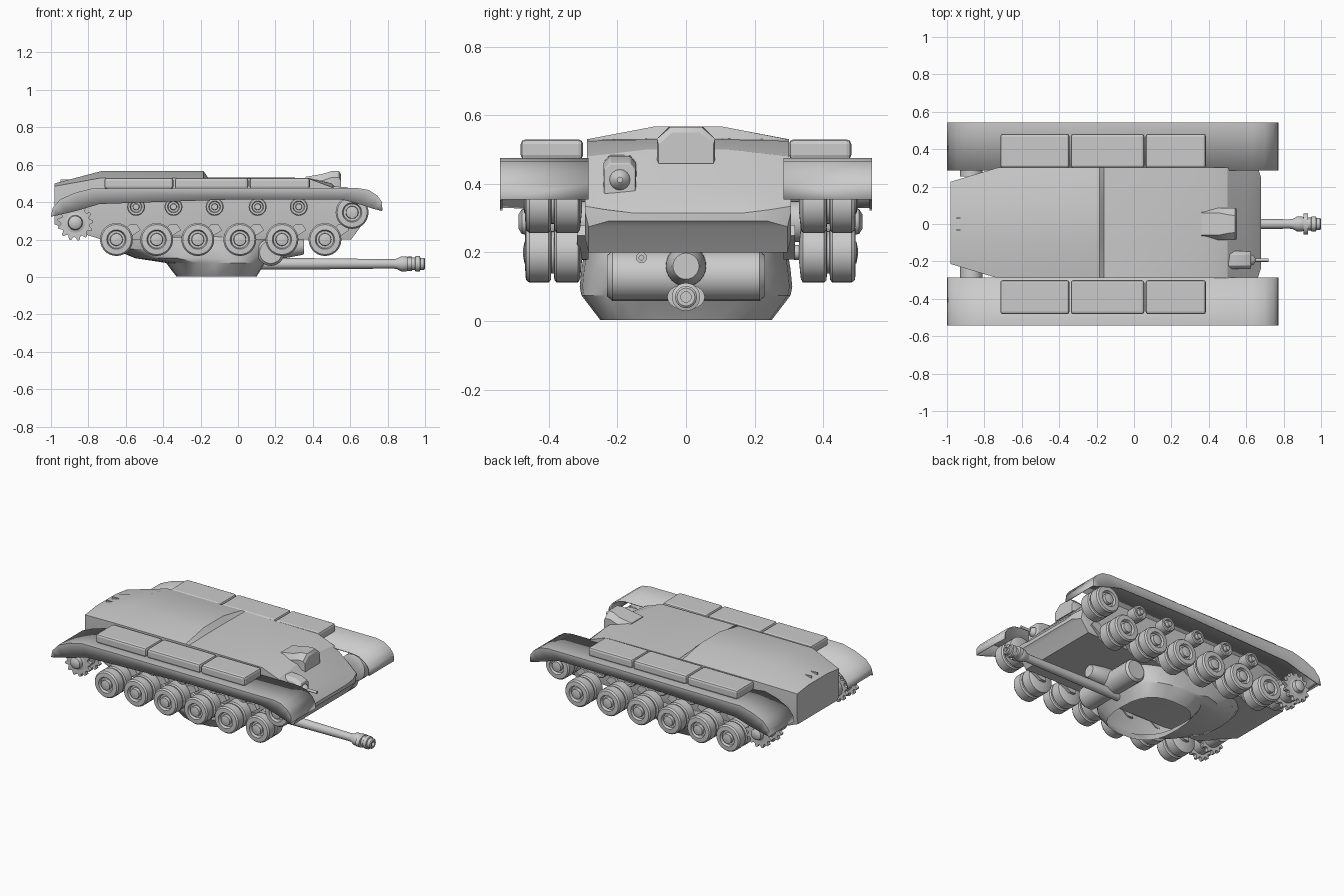
import bpy, bmesh
from math import sin, cos, pi, radians
from mathutils import Vector

if "Cube" in bpy.data.objects:
    bpy.data.objects.remove(bpy.data.objects["Cube"])


def make(name, verts, faces, smooth=35, bevel=0, solid=0):
    me = bpy.data.meshes.new(name)
    me.from_pydata(verts, [], faces)
    bm = bmesh.new()
    bm.from_mesh(me)
    bmesh.ops.recalc_face_normals(bm, faces=bm.faces)
    bm.to_mesh(me)
    bm.free()
    ob = bpy.data.objects.new(name, me)
    bpy.context.collection.objects.link(ob)
    bpy.ops.object.select_all(action='DESELECT')
    ob.select_set(True)
    bpy.context.view_layer.objects.active = ob
    if smooth:
        bpy.ops.object.shade_smooth_by_angle(angle=radians(smooth))
    if solid:
        m = ob.modifiers.new("thickness", 'SOLIDIFY')
        m.thickness = solid
    if bevel:
        m = ob.modifiers.new("bevel", 'BEVEL')
        m.width, m.segments = bevel, 2
    return ob


def loft(name, rings, cap0=True, cap1=True, **kw):
    """Skin a list of equal-length closed rings."""
    n = len(rings[0])
    verts = [p for r in rings for p in r]
    faces = [(k * n + i, k * n + (i + 1) % n, (k + 1) * n + (i + 1) % n, (k + 1) * n + i)
             for k in range(len(rings) - 1) for i in range(n)]
    if cap0:
        faces.append(tuple(range(n)))
    if cap1:
        faces.append(tuple(range(len(verts) - n, len(verts))))
    return make(name, verts, faces, **kw)


def lathe(name, profile, loc, axis, n=24, **kw):
    """Revolve (radius, distance) points about the x or y axis, or z."""
    rings = []
    for r, d in profile:
        ring = []
        for i in range(n):
            u, v = r * cos(2 * pi * i / n), r * sin(2 * pi * i / n)
            p = {'x': (d, u, v), 'y': (u, d, v), 'z': (u, v, d)}[axis]
            ring.append(tuple(a + b for a, b in zip(p, loc)))
        rings.append(ring)
    return loft(name, rings, **kw)


def box(name, x0, x1, y0, y1, z0, z1, bevel=0):
    rings = [[(x0, y0, z), (x1, y0, z), (x1, y1, z), (x0, y1, z)] for z in (z0, z1)]
    return loft(name, rings, smooth=0, bevel=bevel)


# hull: sections along x as (x, roof z, roof half width, side half width, shoulder z, belly z)
sections = [(-.98, .50, .10, .22, .485, .28), (-.73, .566, .10, .295, .53, .2),
            (-.185, .567, .10, .295, .53, .2), (-.16, .532, .10, .295, .529, .2),
            (.38, .53, .10, .295, .525, .2), (.50, .50, .12, .295, .48, .2),
            (.605, .40, .15, .30, .385, .2), (.66, .345, .16, .30, .335, .275),
            (.68, .315, .16, .24, .325, .292)]
hull = []
for x, zt, yt, ys, zs, zb in sections:
    half = [(yt, zt), (ys, zs), (ys, max(zb, min(zs - .005, zb + .04))), (ys - .01, zb)]
    hull.append([(x, y + .006, z) for y, z in half] +
                [(x, -y + .006, z) for y, z in reversed(half)])
loft("hull", hull, smooth=25)

# driver hood on the glacis
hood = [(.36, .06, .08, .535, .50), (.45, .06, .085, .55, .48),
        (.50, .05, .085, .566, .46), (.54, .045, .085, .566, .47), (.55, .04, .08, .55, .46)]
loft("driver_hood", [[(x, yt, zt), (x, yb, zt - .035), (x, yb, zb),
                      (x, -yb, zb), (x, -yb, zt - .035), (x, -yt, zt)]
                     for x, yt, yb, zt, zb in hood], smooth=30)

# bow machine gun
loft("bow_gun_housing", [[(x, -.193 - w, .37), (x, -.193 - w, h - .02), (x, -.193 - .03, h),
                          (x, -.193 + .03, h), (x, -.193 + w, h - .02), (x, -.193 + w, .37)]
                         for x, w, h in [(.48, .048, .485), (.58, .048, .48), (.625, .046, .46)]],
     bevel=.004)
lathe("bow_gun", [(.032, -.05), (.032, 0), (.025, .018), (.011, .028), (.009, .03), (.009, .10)],
      (.62, -.193, .412), 'x', 16)

# small fins on the engine deck
for y in (-.03, .03):
    box("deck_fin", -.95, -.87, y - .004, y + .004, .49, .522)

# fenders: top profile and lower skirt edge
top = [(-1, .33), (-.99, .37), (-.95, .415), (-.87, .45), (-.78, .473), (0, .475),
       (.64, .475), (.70, .465), (.745, .435), (.77, .40), (.772, .355)]
low = [(-1, .322), (-.97, .328), (-.92, .34), (-.84, .36), (-.74, .39), (0, .415),
       (.55, .415), (.61, .40), (.66, .385), (.72, .365), (.77, .352)]
n = len(top)
for s in (-1, 1):
    verts = [(x, s * .285, z) for x, z in top] + [(x, s * .543, z) for x, z in top] + \
            [(x, s * .543, z) for x, z in low]
    faces = [(r * n + i, r * n + i + 1, (r + 1) * n + i + 1, (r + 1) * n + i)
             for r in (0, 1) for i in range(n - 1)]
    make("fender", verts, faces, smooth=35, solid=.008)
    # storage boxes
    for x0, x1 in ((-.715, -.345), (-.338, .055), (.062, .385)):
        a, b = sorted((s * .30, s * .482))
        box("storage_box", x0, x1, a, b, .47, .53, bevel=.014)

# running gear
wheel = [(.03, -.085), (.078, -.08), (.088, -.074), (.088, -.012), (.08, -.005), (.062, -.004),
         (.062, .004), (.08, .005), (.088, .012), (.088, .068), (.08, .078), (.052, .08),
         (.046, .062), (.034, .062), (.032, .082), (.012, .086)]
roller = [(.02, -.10), (.02, -.045), (.045, -.04), (.048, -.035), (.048, .03),
          (.043, .036), (.032, .036), (.028, .025), (.018, .025), (.016, .045)]
wheel_x = (-.65, -.435, -.215, .01, .235, .465)
for s in (-1, 1):
    yc = s * .402 + .013

    def sided(profile):
        return [(r, s * d) for r, d in profile]
    for x in wheel_x:
        lathe("road_wheel", sided(wheel), (x, yc, .20), 'y', 28)
        # swing arm and axle
        lathe("wheel_axle", [(.022, -.10 * s), (.022, 0)], (x, yc, .20), 'y', 12)
        loft("swing_arm", [[(x - .02, y, .18), (x + .02, y, .18), (x + .13, y, .25),
                            (x + .11, y, .28), (x + .07, y, .28)]
                           for y in (s * .285, s * .318)], smooth=0)
    lathe("idler_wheel", sided(wheel), (.61, yc, .345), 'y', 28)
    for x in (-.545, -.345, -.125, .105, .325):
        lathe("return_roller", sided(roller), (x, yc, .375), 'y', 20)
    # drive sprocket: two toothed rings on a hub
    lathe("sprocket_hub", sided([(.06, -.16), (.06, .06), (.04, .066), (.036, .09), (.02, .10)]),
          (-.87, yc, .29), 'y', 24)
    teeth = 13
    for d in (-.055, .05):
        rings = []
        for y in (yc + s * d - .012, yc + s * d + .012):
            rings.append([(-.87 + r * cos(a), y, .29 + r * sin(a))
                          for k in range(teeth * 4)
                          for r, a in [((.096, .096, .078, .078)[k % 4], 2 * pi * k / teeth / 4)]])
        loft("sprocket_ring", rings, smooth=0)

# turret shell, open below: (z, rear x, front x, half width)
levels = [(.003, -.33, .10, .25), (.075, -.385, .145, .305), (.10, -.55, .17, .31),
          (.15, -.67, .20, .305), (.21, -.72, .19, .295), (.30, -.62, .13, .20)]
rings = []
for z, x0, x1, hw in levels:
    ring = []
    for i in range(24):
        c, q = cos(2 * pi * i / 24), sin(2 * pi * i / 24)
        k = .75
        ring.append(((x0 + x1) / 2 + (x1 - x0) / 2 * abs(c) ** k * (1 if c > 0 else -1),
                     hw * abs(q) ** k * (1 if q > 0 else -1), z))
    rings.append(ring)
loft("turret", rings, cap0=False, smooth=30)
lathe("cupola", [(.09, 0), (.09, .04), (.07, .06)], (-.2, -.1, .29), 'z', 20)

# mantlet, gun sleeve and coaxial gun
lathe("mantlet", [(.06, -.23), (.073, -.215), (.073, .215), (.06, .23)], (.175, 0, .132), 'y', 24)
lathe("gun_sleeve", [(.062, 0), (.058, .08), (.042, .165), (.038, .172)], (.18, 0, .16), 'x', 24)
lathe("coaxial_gun", [(.016, 0), (.016, .05), (.007, .05), (.007, .04)], (.21, -.13, .185), 'x', 12)

# gun barrel and muzzle brake
lathe("gun_barrel", [(.03, .10), (.03, .40), (.025, .83), (.025, .87)], (0, 0, .07), 'x', 24)
lathe("muzzle_brake", [(.026, .835), (.028, .85), (.04, .872), (.04, .90), (.034, .91), (.034, .945),
                       (.041, .95), (.041, .972), (.032, .975), (.032, .995), (.026, 1.0),
                       (.015, 1.0), (.015, .96)], (0, 0, .07), 'x', 24)
loft("brake_baffle", [[(x, .055 * cos(2 * pi * i / 20), .07 + .038 * sin(2 * pi * i / 20))
                       for i in range(20)] for x in (.905, .93)])
